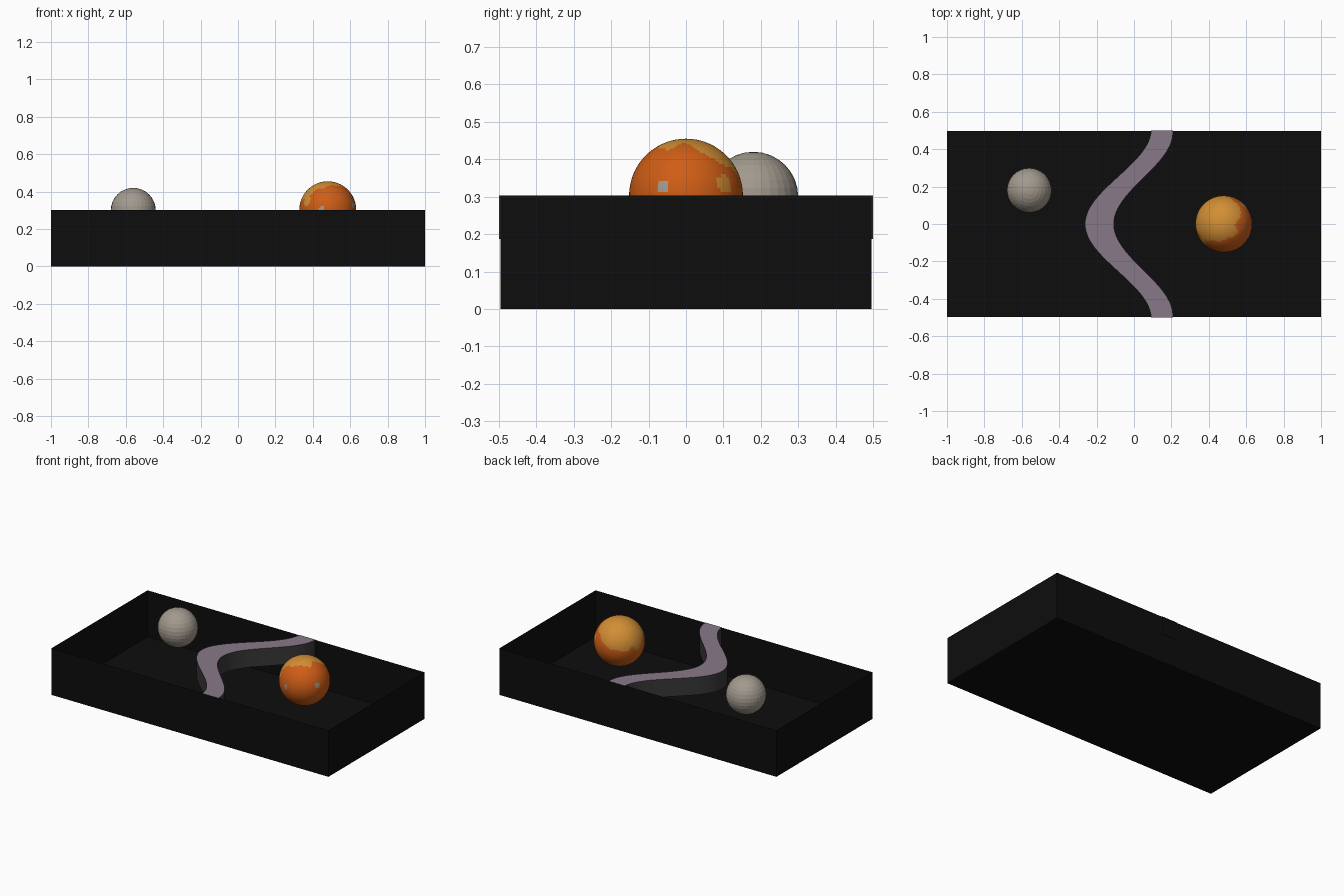
import bpy, bmesh, math
from mathutils import Vector

if "Cube" in bpy.data.objects:
    bpy.data.objects.remove(bpy.data.objects["Cube"])


def material(name, rgb):
    m = bpy.data.materials.new(name)
    m.diffuse_color = (*rgb, 1)
    m.use_nodes = True
    m.node_tree.nodes["Principled BSDF"].inputs["Base Color"].default_value = m.diffuse_color
    return m


black = material("black", (0.004, 0.004, 0.004))
charcoal = material("charcoal", (0.04, 0.04, 0.04))
mauve = material("mauve", (0.25, 0.19, 0.25))
stone = material("stone grey", (0.36, 0.32, 0.27))
rust = material("deep orange", (0.62, 0.11, 0.008))
amber = material("light orange", (0.64, 0.27, 0.035))
TOP = 0.303


def finish(name, bm, mats):
    mesh = bpy.data.meshes.new(name)
    bm.to_mesh(mesh)
    bm.free()
    for m in mats:
        mesh.materials.append(m)
    ob = bpy.data.objects.new(name, mesh)
    bpy.context.collection.objects.link(ob)
    return ob


# Open tray: thin-sheet box without a lid
bm = bmesh.new()
bmesh.ops.create_cube(bm, size=1)
for v in bm.verts:
    v.co = Vector((v.co.x * 2, v.co.y * 0.992, (v.co.z + 0.5) * TOP))
bmesh.ops.delete(bm, geom=[f for f in bm.faces if f.normal.z > 0.9], context='FACES')
finish("tray", bm, [black])

# Winding divider: mauve top, charcoal sides, black ends
bm = bmesh.new()
rings = []
N = 48
for i in range(N + 1):
    y = -0.5 + i / N
    c = -0.0175 - 0.1675 * math.cos(2 * math.pi * y)
    w = 0.058 + 0.019 * math.cos(math.pi * y)
    rings.append([bm.verts.new((c + s * w, y, z))
                  for s, z in ((-1, 0.187), (1, 0.187), (1, TOP), (-1, TOP))])
for a, b in zip(rings, rings[1:]):
    for k in range(4):
        j = (k + 1) % 4
        f = bm.faces.new((a[k], a[j], b[j], b[k]))
        f.material_index = 1 if k == 2 else 0
for end in (rings[0], rings[-1]):
    bm.faces.new(end).material_index = 2
bmesh.ops.recalc_face_normals(bm, faces=bm.faces)
finish("winding_divider", bm, [charcoal, mauve, black])


def ball(name, centre, r, segs, mats, rule=None):
    bm = bmesh.new()
    bmesh.ops.create_uvsphere(bm, u_segments=segs, v_segments=segs // 2, radius=r)
    for f in bm.faces:
        if rule:
            f.material_index = rule(f.calc_center_median().normalized())
    bmesh.ops.translate(bm, verts=bm.verts, vec=centre)
    return finish(name, bm, mats)


# Patches on the orange ball, chosen by direction
def patch(d):
    for s, size in (((0.9, -0.4, 0.17), 0.12), ((-0.2, -0.98, 0.02), 0.1)):
        if (d - Vector(s).normalized()).length < size:
            return 2
    for s, size in (((-0.73, -0.6, 0.3), 0.17), ((0.7, 0.67, 0.2), 0.17)):
        if (d - Vector(s).normalized()).length < size:
            return 1
    wobble = 0.09 * math.sin(7 * d.x + 2) * math.sin(8 * d.y + 1) + 0.05 * math.sin(13 * d.z + 9 * d.y)
    return 1 if d.dot(Vector((-0.4, 0.35, 0.85))) + wobble > 0.5 else 0


ball("grey_ball", (-0.56, 0.18, 0.30), 0.12, 32, [stone])
orange = ball("orange_ball", (0.48, 0, TOP), 0.152, 96, [rust, amber, stone], patch)
orange.data.shade_smooth()
